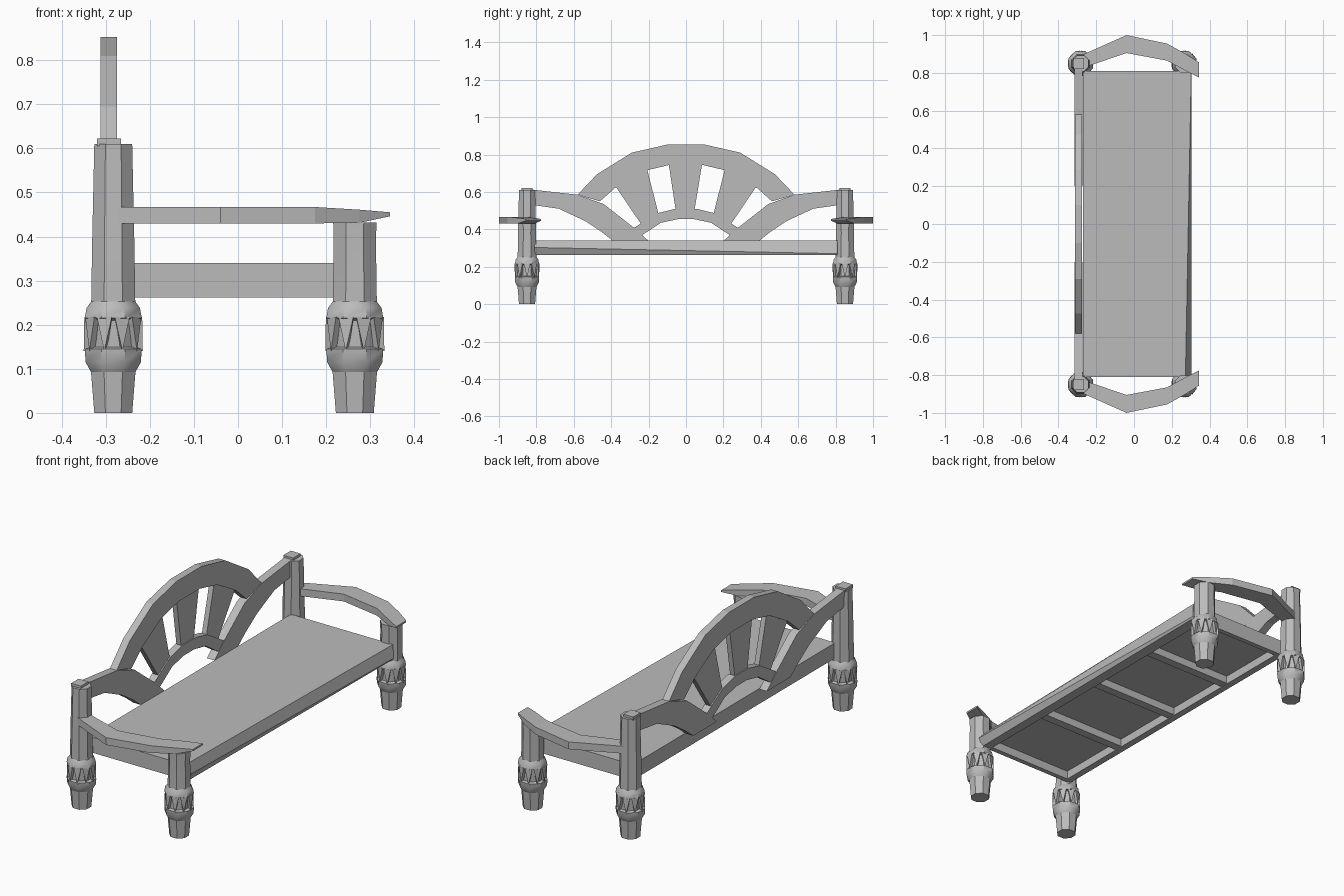
import bpy, bmesh, math
from mathutils import Vector

if "Cube" in bpy.data.objects:
    bpy.data.objects.remove(bpy.data.objects["Cube"])

wood = bpy.data.materials.new("grey_wood")
wood.use_nodes = True
grey = (0.5, 0.5, 0.5, 1)
wood.diffuse_color = grey
wood.node_tree.nodes["Principled BSDF"].inputs["Base Color"].default_value = grey


def finish(name, bm, smooth=None):
    bmesh.ops.recalc_face_normals(bm, faces=bm.faces)
    mesh = bpy.data.meshes.new(name)
    bm.to_mesh(mesh)
    bm.free()
    mesh.materials.append(wood)
    ob = bpy.data.objects.new(name, mesh)
    bpy.context.collection.objects.link(ob)
    if smooth:
        bpy.ops.object.select_all(action="DESELECT")
        ob.select_set(True)
        bpy.context.view_layer.objects.active = ob
        bpy.ops.object.shade_smooth_by_angle(angle=math.radians(smooth))
    return ob


def loft(bm, rings):
    """Skin a list of equal-length point rings and cap both ends."""
    loops = [[bm.verts.new(p) for p in ring] for ring in rings]
    n = len(loops[0])
    for a, b in zip(loops, loops[1:]):
        for i in range(n):
            j = (i + 1) % n
            bm.faces.new((a[i], a[j], b[j], b[i]))
    bm.faces.new(loops[0])
    bm.faces.new(loops[-1])


def box(name, x0, x1, y0, y1, z0, z1):
    bm = bmesh.new()
    loft(bm, [[(x0, y0, z), (x1, y0, z), (x1, y1, z), (x0, y1, z)] for z in (z0, z1)])
    return finish(name, bm)


def band(name, upper, lower, x0, x1):
    """Curved board in the back plane between an upper and a lower (y, z) edge."""
    bm = bmesh.new()
    loft(bm, [[(x0, *u), (x1, *u), (x1, *l), (x0, *l)] for u, l in zip(upper, lower)])
    return finish(name, bm)


def mirror_y(pts):
    return [(-y, z) for y, z in pts]


# Seat board with a hollow, slatted underside
box("seat_board", -0.27, 0.24, -0.81, 0.81, 0.305, 0.34)
box("back_seat_rail", -0.27, -0.235, -0.81, 0.81, 0.262, 0.305)
for side, s in (("right", -1), ("left", 1)):
    box(side + "_seat_rail", -0.235, 0.24, *sorted((s * 0.81, s * 0.785)), 0.262, 0.305)
for i in range(3):
    y = (i - 1) * 0.4
    box(f"seat_slat_{i + 1}", -0.235, 0.24, y - 0.022, y + 0.022, 0.266, 0.305)

# Front rail whose bevel fades along its length
bm = bmesh.new()
loft(bm, [
    [(x, -0.81, z) for x, z in ((0.24, 0.262), (0.285, 0.262), (0.305, 0.303), (0.272, 0.34), (0.24, 0.34))],
    [(x, 0.81, z) for x, z in ((0.24, 0.262), (0.3, 0.262), (0.305, 0.27), (0.303, 0.34), (0.24, 0.34))],
])
finish("front_seat_rail", bm)

# Legs: tapered post, carved bulb with pointed teeth
SIDES = 8


def ring(cx, cy, r, z, square=False):
    pts = []
    for i in range(SIDES):
        a = 2 * math.pi * (i + 0.5) / SIDES
        c, s = math.cos(a), math.sin(a)
        k = r / max(abs(c), abs(s)) if square else r * 1.06
        k = min(k, r * 1.22)
        pts.append((cx + k * c, cy + k * s, z))
    return pts


def leg(name, cx, cy, top, top_r):
    bm = bmesh.new()
    loft(bm, [ring(cx, cy, r, z, True) for z, r in
              ((0, 0.043), (0.1, 0.051))])
    loft(bm, [ring(cx, cy, r, z) for z, r in
              ((0.09, 0.05), (0.115, 0.064), (0.145, 0.066), (0.15, 0.053), (0.21, 0.053),
               (0.215, 0.066), (0.238, 0.062), (0.262, 0.044))])
    loft(bm, [ring(cx, cy, r, z, True) for z, r in
              ((0.25, 0.05), (0.38, 0.048), (top, top_r))])
    finish(name, bm, 40)
    # Teeth hanging from the collar
    bm = bmesh.new()
    step = 2 * math.pi / 10
    for i in range(10):
        a = i * step

        def at(ang, r, z):
            return bm.verts.new((cx + r * math.cos(ang), cy + r * math.sin(ang), z))
        outer = [at(a - step * 0.42, 0.068, 0.218), at(a + step * 0.42, 0.068, 0.218), at(a, 0.067, 0.14)]
        inner = [at(a - step * 0.42, 0.045, 0.218), at(a + step * 0.42, 0.045, 0.218), at(a, 0.045, 0.14)]
        bm.faces.new(outer)
        bm.faces.new(inner)
        for j in range(3):
            k = (j + 1) % 3
            bm.faces.new((outer[j], outer[k], inner[k], inner[j]))
    finish(name + "_teeth", bm)


# Armrest plan stations: x, inner y, outer y, bottom z, top z
ARM = [(-0.275, 0.825, 0.895, 0.43, 0.467), (-0.04, 0.905, 1.0, 0.43, 0.467),
       (0.175, 0.865, 0.955, 0.43, 0.467), (0.275, 0.81, 0.9, 0.431, 0.461),
       (0.345, 0.775, 0.855, 0.446, 0.455)]

# Backrest edges as (y, z), left half
RAIL_TOP = [(0.82, 0.612), (0.58, 0.585), (0.44, 0.535), (0.28, 0.41), (0.2, 0.338)]
RAIL_LOW = [(0.82, 0.53), (0.68, 0.51), (0.54, 0.445), (0.45, 0.385), (0.39, 0.338)]
SPOKE_TOP = [(0.38, 0.635), (0.21, 0.73)]
SPOKE_LOW = [(0.235, 0.42), (0.145, 0.475)]

for side, s in (("right", -1), ("left", 1)):
    leg(side + "_front_leg", 0.265, s * 0.85, 0.432, 0.049)
    leg(side + "_back_leg", -0.283, s * 0.85, 0.61, 0.043)
    box(side + "_post_cap", -0.32, -0.265, s * 0.85 - 0.03, s * 0.85 + 0.03, 0.605, 0.622)
    bm = bmesh.new()
    loft(bm, [[(x, s * a, z0), (x, s * b, z0), (x, s * b, z1), (x, s * a, z1)]
              for x, a, b, z0, z1 in ARM])
    finish(side + "_armrest", bm)
    flip = mirror_y if s < 0 else list
    band(side + "_back_rail", flip(RAIL_TOP), flip(RAIL_LOW), -0.314, -0.272)
    band(side + "_spoke", flip(SPOKE_TOP), flip(SPOKE_LOW), -0.306, -0.28)


def symmetric(half):
    return half + mirror_y(half)[::-1]


# Arches and centre spoke
band("upper_arch",
     symmetric([(-0.58, 0.585), (-0.475, 0.695), (-0.29, 0.81), (-0.1, 0.853)]),
     symmetric([(-0.46, 0.55), (-0.375, 0.625), (-0.225, 0.712), (-0.085, 0.745)]), -0.312, -0.274)
band("lower_arch",
     symmetric([(-0.29, 0.4), (-0.235, 0.435), (-0.15, 0.487), (-0.055, 0.51)]),
     symmetric([(-0.25, 0.36), (-0.21, 0.385), (-0.135, 0.435), (-0.04, 0.455)]), -0.312, -0.274)
band("centre_spoke", [(-0.093, 0.755), (0.087, 0.755)], [(-0.055, 0.5), (0.045, 0.5)], -0.306, -0.28)
